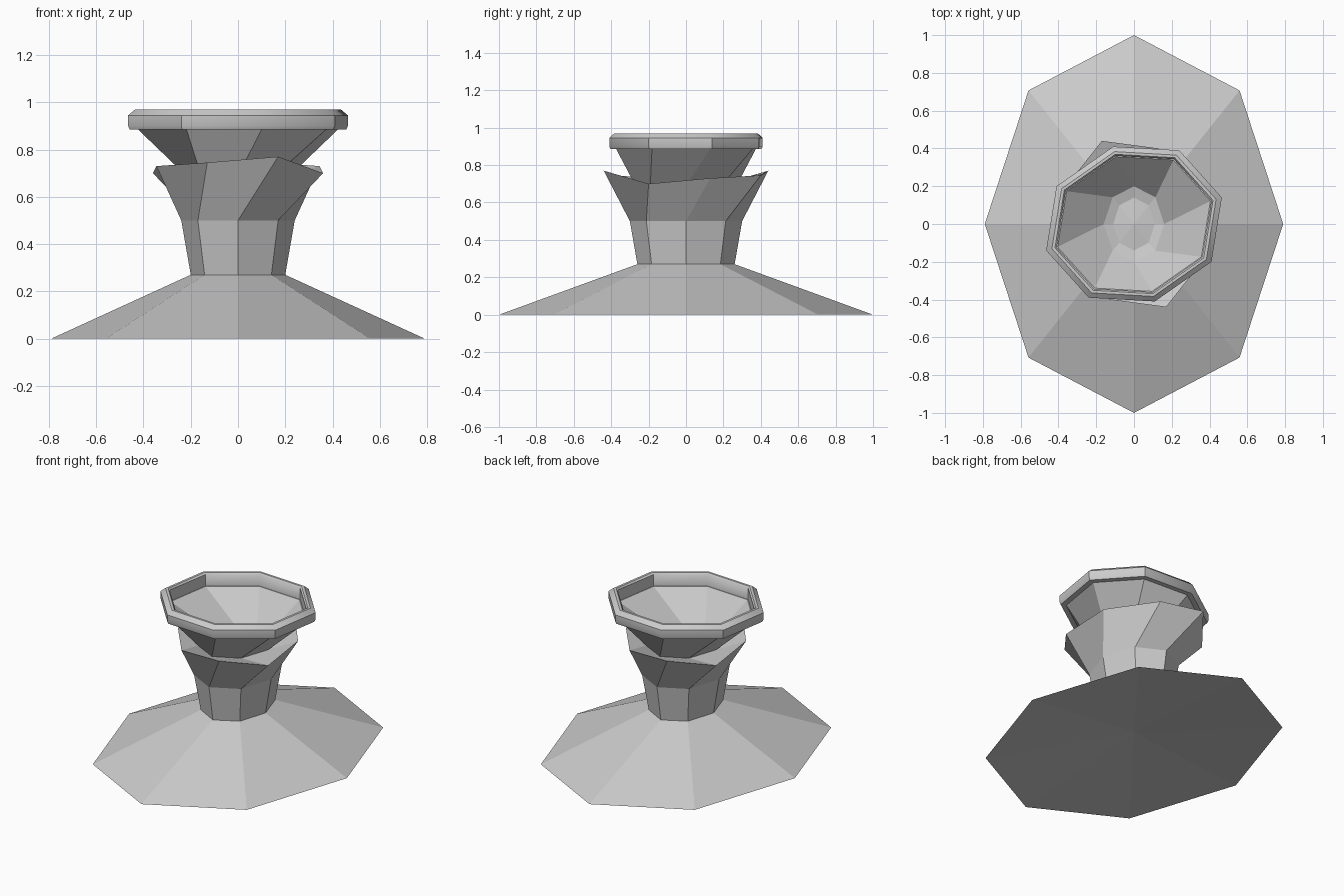
import bpy
from math import cos, sin, radians

if "Cube" in bpy.data.objects:
    bpy.data.objects.remove(bpy.data.objects["Cube"])

stone = bpy.data.materials.new("grey stone")
stone.diffuse_color = (0.6, 0.6, 0.6, 1)
stone.use_nodes = True
stone.node_tree.nodes["Principled BSDF"].inputs["Base Color"].default_value = stone.diffuse_color


def oval(rx, ry, z, turn=0):
    """Eight points on an oval, starting at the +x side."""
    return [(rx * cos(radians(45 * k + turn)), ry * sin(radians(45 * k + turn)), z)
            for k in range(8)]


def mirrored(half):
    """Complete a ring of eight from four points by half-turn symmetry."""
    return half + [(-x, -y, z) for x, y, z in half]


def loft(name, rings, start=None, end=None, closed=False, smooth=None):
    """Skin rings of eight points, optionally ending in centre points."""
    verts = [p for r in rings for p in r]
    faces = []
    n = len(rings)
    for i in range(n if closed else n - 1):
        a, b = 8 * i, 8 * ((i + 1) % n)
        for k in range(8):
            m = (k + 1) % 8
            faces.append((a + k, a + m, b + m, b + k))
    if start is not None:
        c = len(verts)
        verts.append((0, 0, start))
        faces += [(c, (k + 1) % 8, k) for k in range(8)]
    if end is not None:
        c, a = len(verts), 8 * (n - 1)
        verts.append((0, 0, end))
        faces += [(c, a + k, a + (k + 1) % 8) for k in range(8)]
    me = bpy.data.meshes.new(name)
    me.from_pydata(verts, [], faces)
    me.materials.append(stone)
    ob = bpy.data.objects.new(name, me)
    bpy.context.collection.objects.link(ob)
    if smooth:
        bpy.ops.object.select_all(action='DESELECT')
        ob.select_set(True)
        bpy.context.view_layer.objects.active = ob
        bpy.ops.object.shade_smooth_by_angle(angle=radians(smooth))
    return ob


# Twisted, uneven collar edge and octagonal rim outline
collar_edge = mirrored([(0.345, 0.13, 0.73), (0.13, 0.40, 0.745),
                        (-0.17, 0.44, 0.77), (-0.36, 0.20, 0.70)])
outline = mirrored([(0.465, 0.14, 0), (0.24, 0.39, 0),
                    (-0.11, 0.41, 0), (-0.41, 0.20, 0)])


def rim_ring(s, z):
    return [(x * s, y * s, z) for x, y, _ in outline]


# Sloping foot hollowed below, neck with flared collar, bowl set inside it
foot_top = oval(0.20, 0.26, 0.27)
neck_top = oval(0.24, 0.30, 0.50)
bowl_base = oval(0.22, 0.27, 0.69)
loft("foot", [oval(0.79, 1.0, 0), foot_top], start=0.07)
loft("neck_and_collar", [foot_top, neck_top, collar_edge, bowl_base])
loft("bowl", [bowl_base, rim_ring(0.91, 0.885), rim_ring(0.87, 0.885),
              oval(0.16, 0.20, 0.70), oval(0.11, 0.14, 0.685)], end=0.70)

# Bevelled rim band
loft("rim", [rim_ring(s, z) for s, z in
             [(0.88, 0.885), (0.985, 0.885), (1.0, 0.90), (1.0, 0.945),
              (0.935, 0.97), (0.90, 0.97), (0.88, 0.96)]], closed=True, smooth=40)
